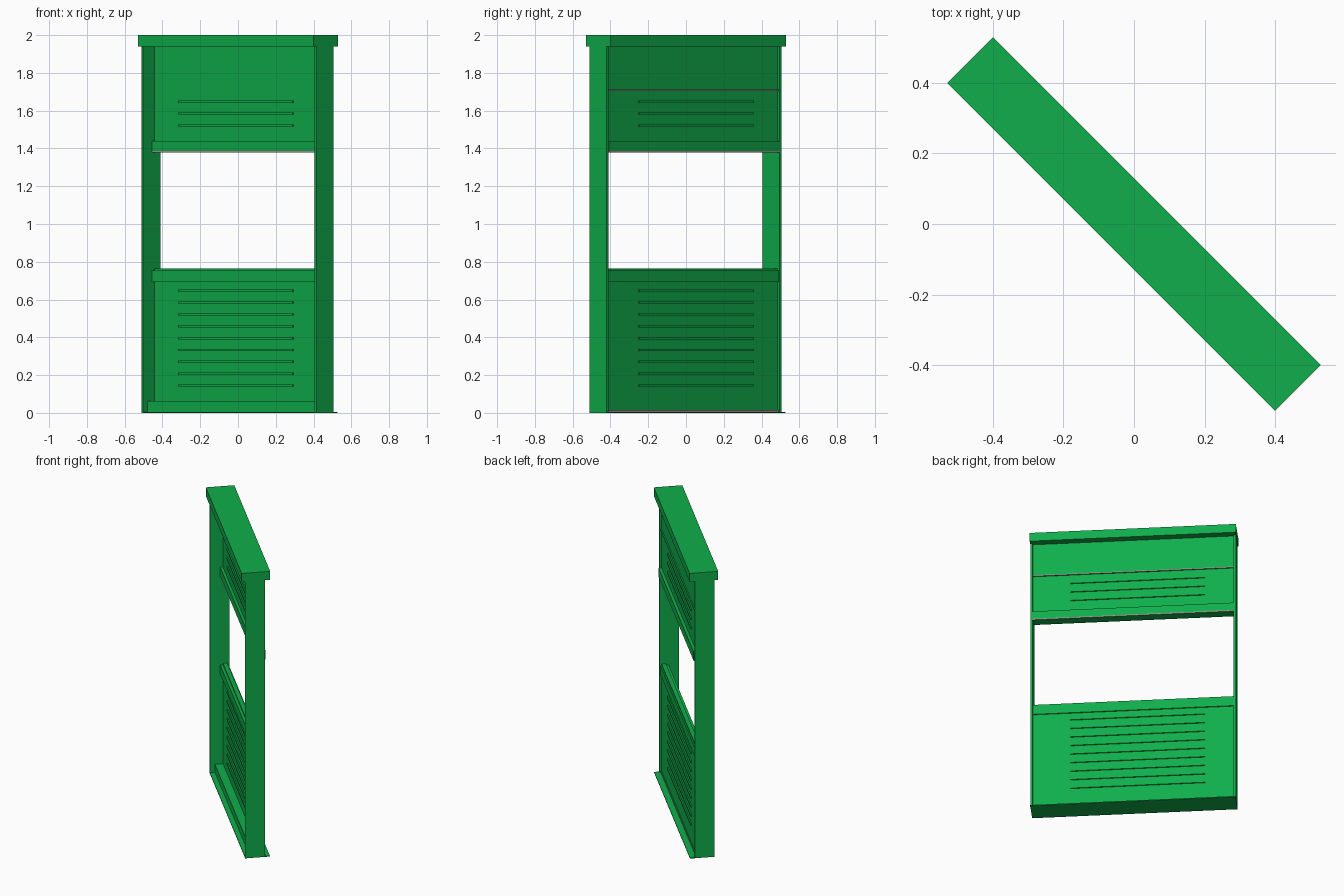
import bpy
import bmesh
import math
from mathutils import Matrix

old = bpy.data.objects.get("Cube")
if old:
    bpy.data.objects.remove(old, do_unlink=True)


def material(name, rgb):
    m = bpy.data.materials.new(name)
    m.use_nodes = True
    m.diffuse_color = (*rgb, 1)
    m.node_tree.nodes["Principled BSDF"].inputs["Base Color"].default_value = (*rgb, 1)
    return m


green = material("bright green", (0.005, 0.42, 0.07))
pink = material("dusty pink", (0.42, 0.28, 0.30))

# The whole frame stands diagonally
TURN = Matrix.Rotation(math.radians(-45), 4, "Z")


def box(name, u, v, z, trim=False):
    """Box from ranges along the frame, across it and upward."""
    mesh = bpy.data.meshes.new(name)
    bm = bmesh.new()
    bmesh.ops.create_cube(bm, size=1)
    for p in bm.verts:
        p.co = [r[0] if c < 0 else r[1] for c, r in zip(p.co, (u, v, z))]
    mesh.materials.append(green)
    mesh.materials.append(pink)
    # Trim is pink on its upright edges only
    for f in bm.faces:
        f.material_index = int(trim and abs(f.normal.z) < 0.5)
    bm.normal_update()
    for f in bm.faces:
        f.material_index = int(trim and abs(f.normal.z) < 0.5)
    bm.transform(TURN)
    bm.to_mesh(mesh)
    bm.free()
    obj = bpy.data.objects.new(name, mesh)
    bpy.context.collection.objects.link(obj)
    return obj


OUTER, INNER = 0.655, 0.641
SPAN = (-INNER, INNER)
PANEL = (0.016, 0.044)

# Cap, base plate and side posts
box("top_cap", (-0.657, 0.657), (-0.092, 0.092), (1.94, 2.0))
box("base_plate", (-OUTER, OUTER), (-0.069, 0.09), (0, 0.006))
for side, u in (("right", (-OUTER, -INNER)), ("left", (INNER, OUTER))):
    box(side + "_post", u, (-0.069, 0.059), (0, 1.94))

# Panels above and below the opening
box("lower_panel", SPAN, PANEL, (0.006, 0.765))
box("upper_panel", SPAN, PANEL, (1.386, 1.94))

# Rails
box("bottom_rail", SPAN, (-0.036, 0.016), (0.006, 0.062))
box("counter_rail", SPAN, (-0.002, 0.052), (0.692, 0.755))
box("header_rail", SPAN, (-0.002, 0.064), (1.386, 1.44))

# Thin trim strips
box("header_trim", SPAN, (-0.002, 0.064), (1.378, 1.386), True)
box("upper_trim", SPAN, (0.04, 0.052), (1.705, 1.712), True)
box("bottom_trim", SPAN, (0.04, 0.05), (0.006, 0.014), True)

# Louvre slats on both panels
for label, start, count in (("lower", 0.145, 9), ("upper", 1.522, 3)):
    for i in range(count):
        z = start + i * 0.0627
        box(f"{label}_slat_{i + 1}", (-0.458, 0.4), (0.008, 0.052), (z - 0.006, z + 0.006))
